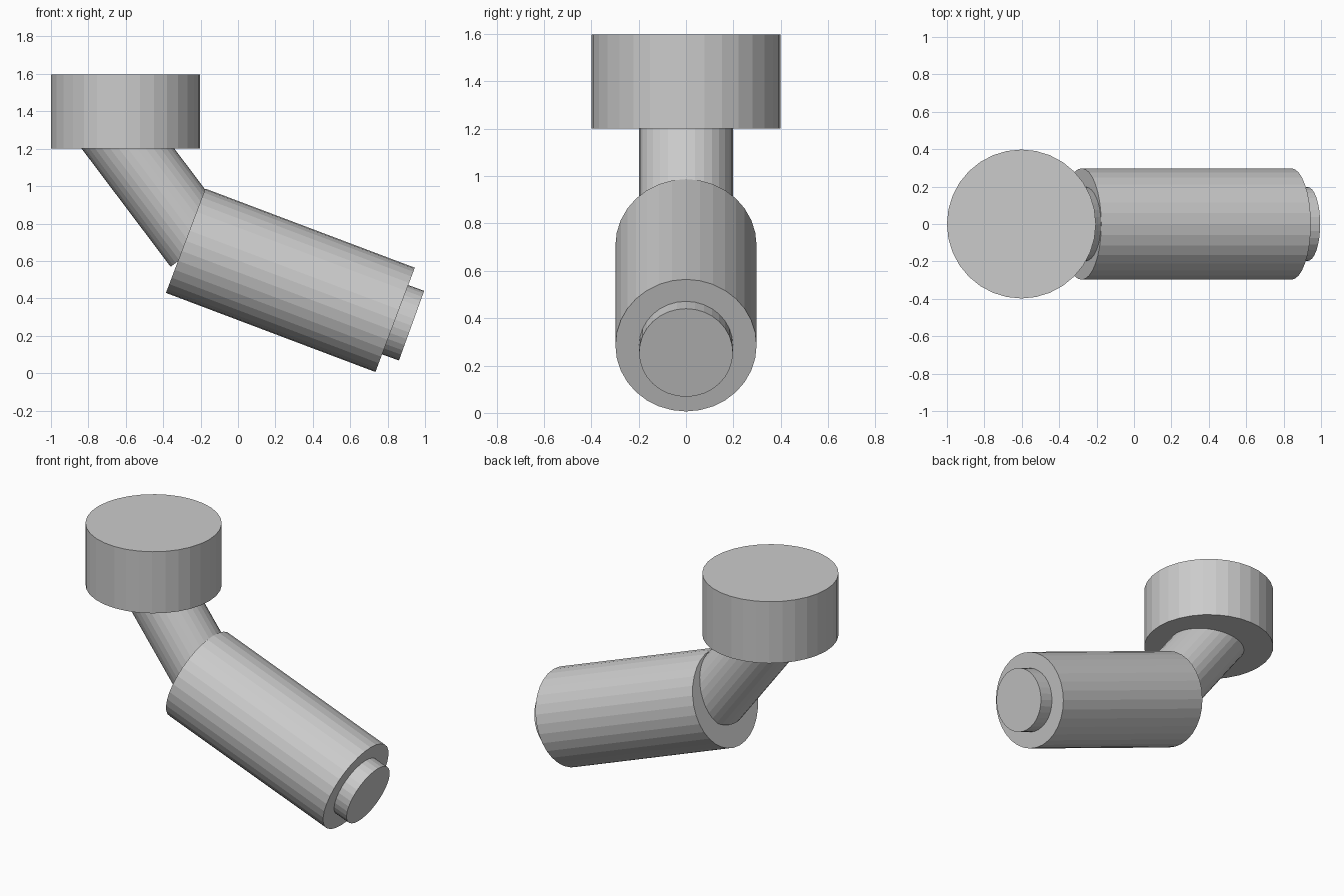
import bpy
from mathutils import Vector

if "Cube" in bpy.data.objects:
    bpy.data.objects.remove(bpy.data.objects["Cube"])


def rod(name, start, end, radius):
    """Flat-faced 32-sided cylinder between two (x, z) points on the y = 0 plane."""
    a = Vector((start[0], 0, start[1]))
    b = Vector((end[0], 0, end[1]))
    axis = b - a
    # tilt about y only, so the facets stay symmetric in y
    tilt = Vector((0, 0, 1)).rotation_difference(axis).to_euler()
    bpy.ops.mesh.primitive_cylinder_add(vertices=32, radius=radius, depth=axis.length,
                                        location=(a + b) / 2, rotation=tilt)
    obj = bpy.context.object
    obj.name = name
    return obj


# Ceiling mount
rod("ceiling_mount", (-0.602, 1.2), (-0.602, 1.597), 0.398)

# Slanted arm, sunk into the mount and the housing
rod("support_arm", (-0.682, 1.325), (-0.202, 0.688), 0.198)

# Camera housing, tipped 20 degrees down
rod("camera_housing", (-0.28, 0.708), (0.84, 0.285), 0.298)

# Lens barrel sticking out of the front
rod("lens_barrel", (0.746, 0.32), (0.928, 0.254), 0.198)
